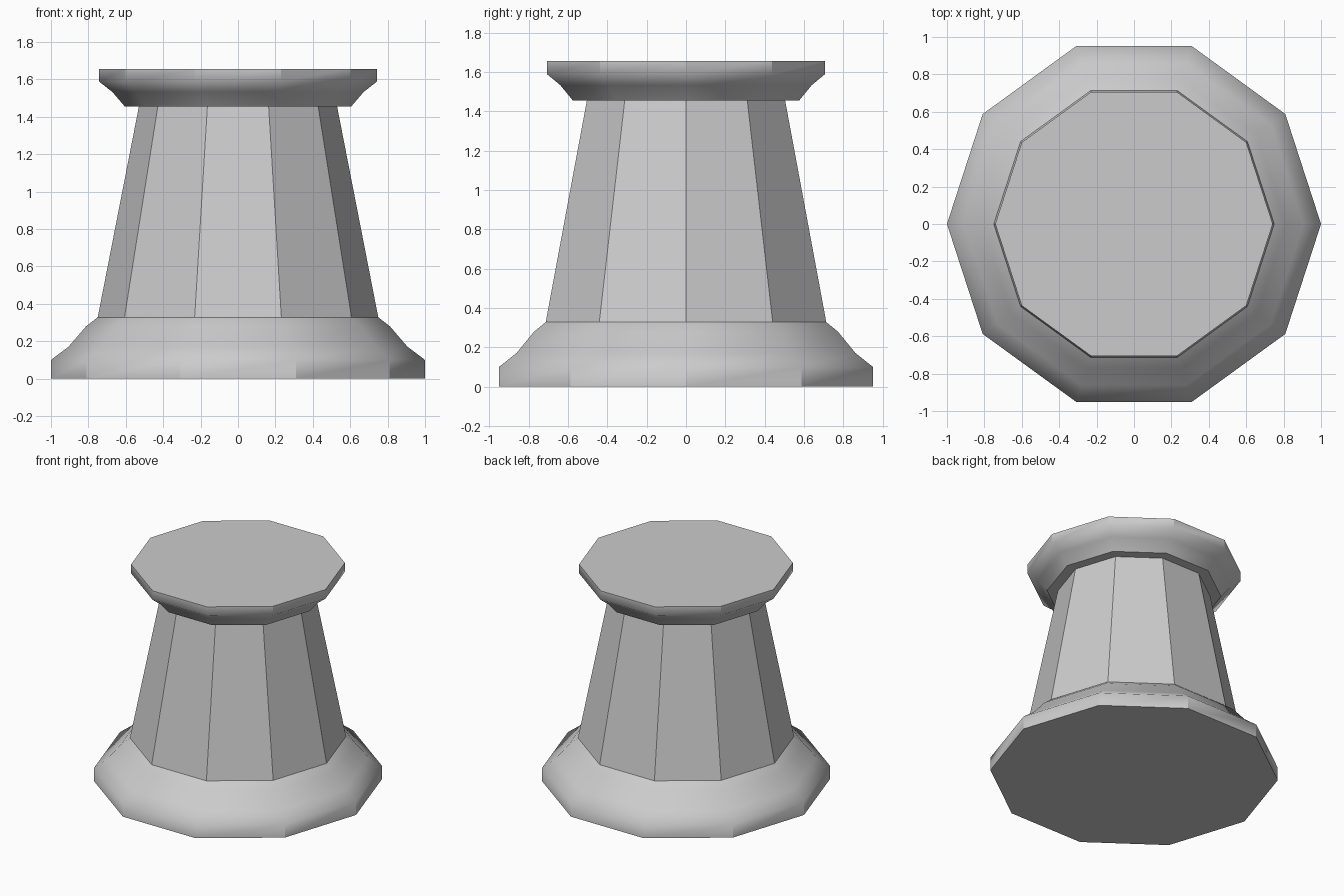
import bpy, bmesh
from math import cos, sin, pi

if "Cube" in bpy.data.objects:
    bpy.data.objects.remove(bpy.data.objects["Cube"])

SIDES = 10


def lathe(name, profile, bottom=False, top=False, smooth=False):
    """Ten-sided turned part from (radius, z) points, with optional end faces."""
    bm = bmesh.new()
    rings = [[bm.verts.new((r * cos(2 * pi * i / SIDES), r * sin(2 * pi * i / SIDES), z))
              for i in range(SIDES)] for r, z in profile]
    for a, b in zip(rings, rings[1:]):
        for i in range(SIDES):
            j = (i + 1) % SIDES
            bm.faces.new((a[i], a[j], b[j], b[i])).smooth = smooth
    # Straight vertical bands keep crisp corners
    for e in bm.edges:
        u, v = (vert.co for vert in e.verts)
        if (u.xy - v.xy).length < 1e-4:
            e.smooth = False
    # Flat end faces with sharp rims
    for wanted, ring in ((bottom, rings[0][::-1]), (top, rings[-1])):
        if wanted:
            for e in bm.faces.new(ring).edges:
                e.smooth = False
    mesh = bpy.data.meshes.new(name)
    bm.to_mesh(mesh)
    bm.free()
    obj = bpy.data.objects.new(name, mesh)
    bpy.context.collection.objects.link(obj)
    return obj


# Flared foot moulding
lathe("base", [(1, 0), (1, 0.10), (0.905, 0.172), (0.812, 0.28), (0.75, 0.328)],
      bottom=True, smooth=True)
# Tapered flat-sided column
lathe("shaft", [(0.75, 0.328), (0.53, 1.455)])
# Flared top slab
lathe("cap", [(0.605, 1.455), (0.672, 1.533), (0.742, 1.588), (0.742, 1.657)],
      bottom=True, top=True, smooth=True)
